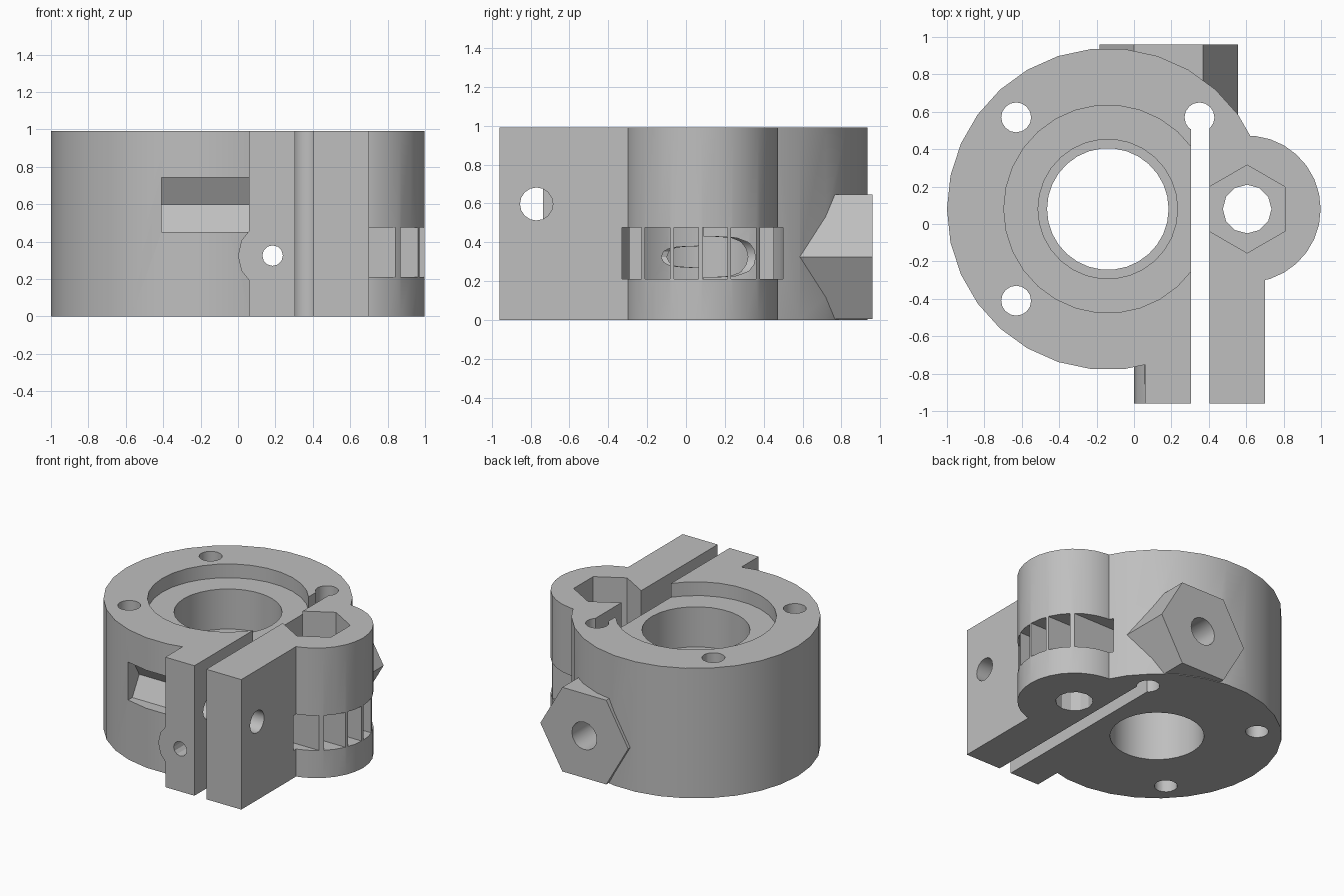
import bpy, bmesh, math

old = bpy.data.objects.get("Cube")
if old:
    bpy.data.objects.remove(old, do_unlink=True)

grey = bpy.data.materials.new("plain grey")
grey.use_nodes = True
grey.diffuse_color = (0.52, 0.52, 0.52, 1)
bsdf = next(n for n in grey.node_tree.nodes if n.type == 'BSDF_PRINCIPLED')
bsdf.inputs["Base Color"].default_value = grey.diffuse_color

HEIGHT = 0.99
MAIN = (-0.14, 0.08)    # drive bore axis
IDLER = (0.605, 0.08)   # idler pin axis
FEED = (0.185, 0.325)   # feed channel, x and z
CLAMP = (-0.77, 0.597)  # clamp screw, y and z


def finish(name, bm):
    bmesh.ops.recalc_face_normals(bm, faces=bm.faces)
    mesh = bpy.data.meshes.new(name)
    bm.to_mesh(mesh)
    bm.free()
    mesh.materials.append(grey)
    obj = bpy.data.objects.new(name, mesh)
    bpy.context.collection.objects.link(obj)
    return obj


def prism(name, axis, centre, radius, start, end, sides=30, turn=0.0):
    """Regular prism along an axis; centre lies in the other two axes."""
    place = {'X': lambda u, v, w: (w, u, v),
             'Y': lambda u, v, w: (u, w, v),
             'Z': lambda u, v, w: (u, v, w)}[axis]
    bm = bmesh.new()
    rings = []
    for w in (start, end):
        ring = []
        for i in range(sides):
            a = 2 * math.pi * i / sides + math.radians(turn)
            ring.append(bm.verts.new(place(centre[0] + radius * math.cos(a),
                                           centre[1] + radius * math.sin(a), w)))
        bm.faces.new(ring)
        rings.append(ring)
    for i in range(sides):
        j = (i + 1) % sides
        bm.faces.new((rings[0][i], rings[0][j], rings[1][j], rings[1][i]))
    return finish(name, bm)


def box(name, x, y, z):
    bm = bmesh.new()
    bmesh.ops.create_cube(bm, size=1)
    for v in bm.verts:
        v.co = [r[0] + (c + 0.5) * (r[1] - r[0]) for c, r in zip(v.co, (x, y, z))]
    return finish(name, bm)


def combine(target, tool, operation):
    mod = target.modifiers.new(tool.name, 'BOOLEAN')
    mod.operation = operation
    mod.solver = 'EXACT'
    mod.object = tool
    bpy.context.view_layer.objects.active = target
    bpy.ops.object.modifier_apply(modifier=mod.name)
    bpy.data.objects.remove(tool, do_unlink=True)


# Solid body: round housing, idler lobe, clamp lugs and feed bosses
body = prism("clamp_housing", 'Z', MAIN, 0.86, 0, HEIGHT)
for part in (
    prism("idler_lobe", 'Z', IDLER, 0.393, 0, HEIGHT),
    box("clamp_lugs", (0.06, 0.70), (-0.96, 0.08), (0, HEIGHT)),
    prism("hex_boss", 'Y', FEED, 0.37, 0.45, 0.96, 6),
    prism("front_boss", 'Y', FEED, 0.185, -0.96, -0.6, 14),
):
    combine(body, part, 'UNION')

# Idler wheel cavity, keeping thin parallel ribs
cavity = prism("wheel_cavity", 'Z', IDLER, 0.422, 0.21, 0.475)
for k in range(-2, 3):
    y = 0.075 + 0.1475 * k
    combine(cavity, box("rib", (0, 1.2), (y - 0.01, y + 0.01), (0.1, 0.6)), 'DIFFERENCE')

cutters = [
    cavity,
    # Stepped bore
    prism("bearing_recess", 'Z', MAIN, 0.556, 0.885, 1.1),
    prism("upper_bore", 'Z', MAIN, 0.373, 0.58, 1.1),
    prism("lower_bore", 'Z', MAIN, 0.325, -0.1, 1.1),
    # Clamp slit with its rounded end
    box("slit", (0.305, 0.405), (-1.1, 0.55), (-0.1, 1.1)),
    prism("slit_end", 'Z', (0.35, 0.57), 0.08, -0.1, 1.1, 16),
    # Idler pin and its nut pocket
    prism("pin_hole", 'Z', IDLER, 0.13, -0.1, 1.1, 12),
    prism("nut_pocket", 'Z', IDLER, 0.235, 0.55, 1.1, 6, 30),
    # Feed channel, wider at the back
    prism("feed_inlet", 'Y', FEED, 0.105, 0.08, 1.1, 16),
    prism("feed_outlet", 'Y', FEED, 0.055, -1.1, 0.1, 12),
    # Clamp screw and head pocket
    prism("clamp_hole", 'X', CLAMP, 0.085, 0.0, 0.9, 16),
    prism("clamp_pocket", 'X', CLAMP, 0.167, -0.41, 0.06, 6),
]
# Mounting holes
for y in (0.57, -0.41):
    cutters.append(prism("mounting_hole", 'Z', (-0.63, y), 0.08, -0.1, 1.1, 16))
for cutter in cutters:
    combine(body, cutter, 'DIFFERENCE')

# One colour and smooth round walls
body.data.materials.clear()
body.data.materials.append(grey)
for face in body.data.polygons:
    face.material_index = 0
bpy.ops.object.select_all(action='DESELECT')
body.select_set(True)
bpy.context.view_layer.objects.active = body
bpy.ops.object.shade_smooth_by_angle(angle=math.radians(28))
